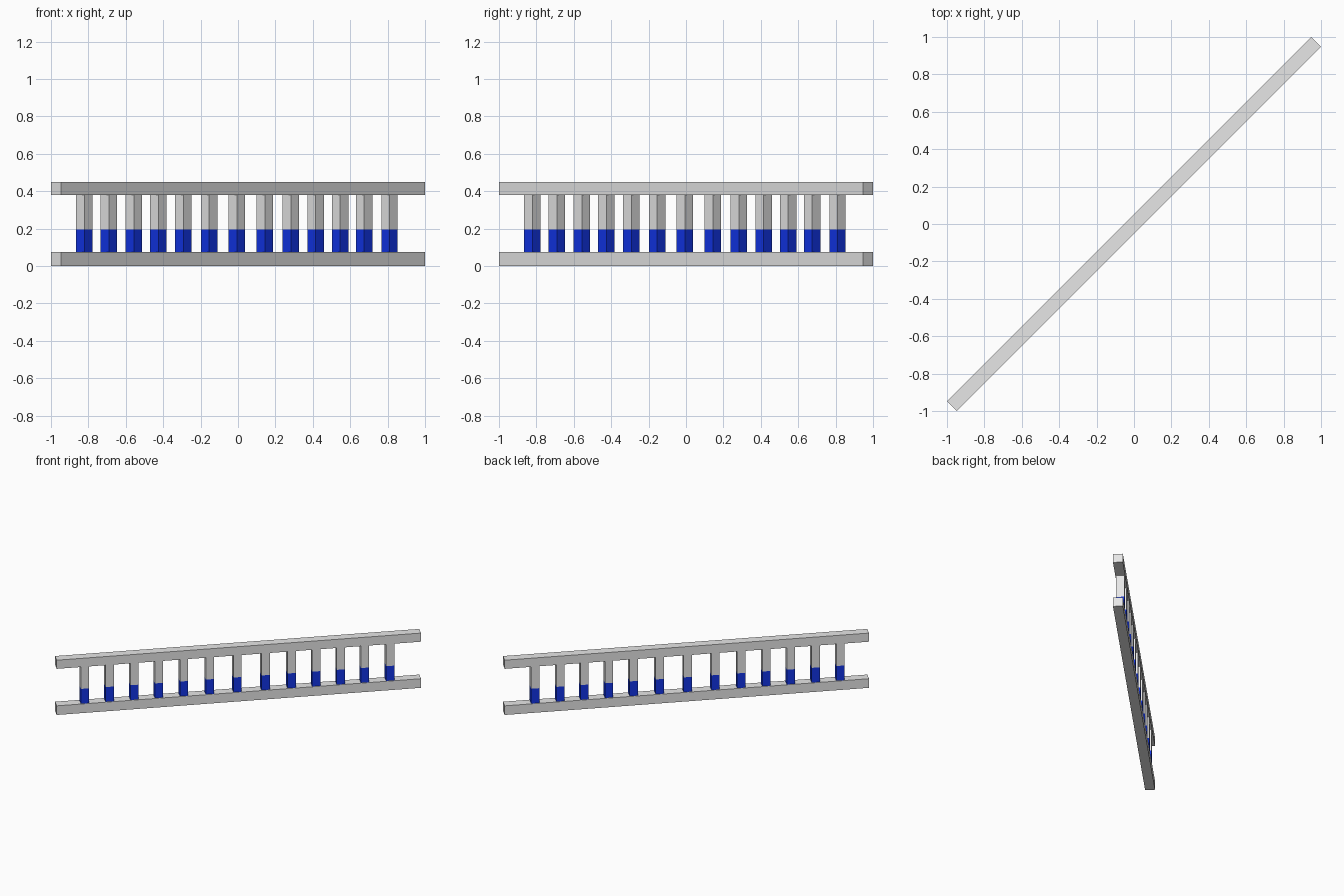
import bpy, math
from mathutils import Matrix

if "Cube" in bpy.data.objects:
    bpy.data.objects.remove(bpy.data.objects["Cube"])

def material(name, rgb):
    m = bpy.data.materials.new(name)
    m.diffuse_color = (*rgb, 1)
    m.use_nodes = True
    m.node_tree.nodes["Principled BSDF"].inputs["Base Color"].default_value = m.diffuse_color
    return m

grey = material("light_grey", (0.8, 0.8, 0.8))
blue = material("deep_blue", (0.006, 0.035, 0.8))
DIAGONAL = Matrix.Rotation(math.radians(45), 4, 'Z')

def bar(name, along, length, width, z0, z1, mat):
    """Box whose length runs along the diagonal, spanning z0 to z1."""
    bpy.ops.mesh.primitive_cube_add(size=1)
    ob = bpy.context.object
    ob.name = name
    ob.data.transform(DIAGONAL @ Matrix.Translation((along, 0, (z0 + z1) / 2))
                      @ Matrix.Diagonal((length, width, z1 - z0, 1)))
    ob.data.materials.append(mat)

# Long rails
RAIL_LENGTH, RAIL_WIDTH = 2.754, 0.074
bar("bottom_rail", 0, RAIL_LENGTH, RAIL_WIDTH, 0, 0.075, grey)
bar("top_rail", 0, RAIL_LENGTH, RAIL_WIDTH, 0.379, 0.45, grey)

# Balusters with blue feet, spaced a little wider near the middle
POST = 0.062
xs = [-0.822, -0.69, -0.557, -0.426, -0.292, -0.154, -0.006,
      0.144, 0.283, 0.415, 0.546, 0.675, 0.81]
for i, x in enumerate(xs):
    d = x * math.sqrt(2)
    bar(f"post_foot_{i + 1}", d, POST, POST, 0.075, 0.196, blue)
    bar(f"post_{i + 1}", d, POST, POST, 0.196, 0.379, grey)
